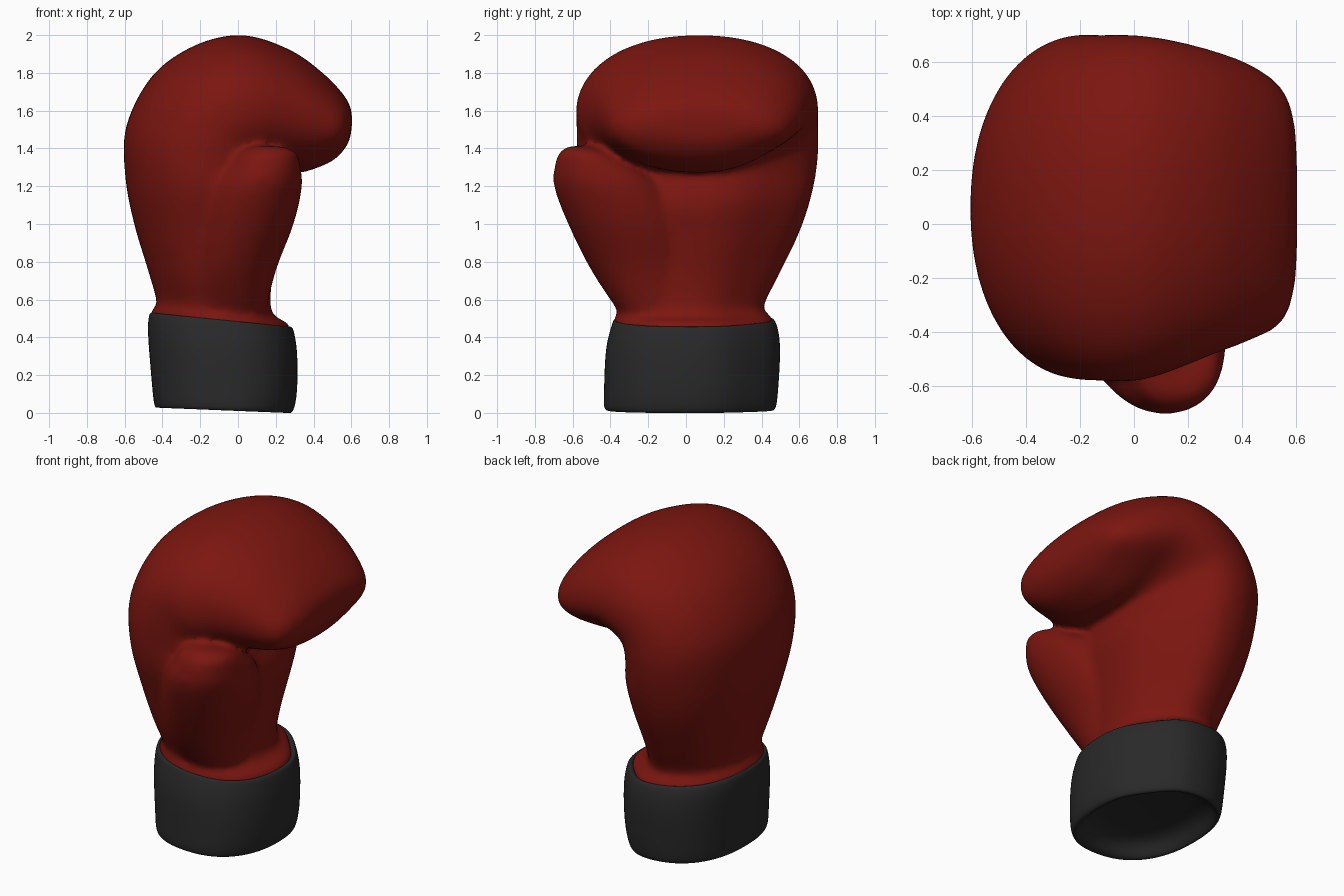
import bpy, bmesh, math


def material(name, color):
    m = bpy.data.materials.new(name)
    m.diffuse_color = color
    return m


def catmull(a, b, c, d, t):
    return [0.5 * (2*q + (r-p)*t + (2*p-5*q+4*r-s)*t*t + (3*q-p-3*r+s)*t**3)
            for p, q, r, s in zip(a, b, c, d)]


def refine(rows, steps):
    out = []
    for i in range(len(rows) - 1):
        a, d = rows[max(i-1, 0)], rows[min(i+2, len(rows)-1)]
        out += [catmull(a, rows[i], rows[i+1], d, k/steps) for k in range(steps)]
    return out + [list(rows[-1])]


def loft(name, rows, mat, power=2.5, n=40, steps=1, cut=0.0):
    """Rows: back x, back z, palm x, palm z, y min, y max.
    cut flattens the palm corner on the +y side."""
    bm = bmesh.new()
    rings = []
    for bx, bz, px, pz, y0, y1 in refine(rows, steps):
        ring = []
        for k in range(n):
            a = 2 * math.pi * k / n
            c, s = math.cos(a), math.sin(a)
            f = 1 - cut * math.sin(2*a) ** 2 if c > 0 and s > 0 else 1
            u = f * math.copysign(abs(c) ** (2/power), c)
            v = f * math.copysign(abs(s) ** (2/power), s)
            t = (u + 1) / 2
            ring.append(bm.verts.new((bx + (px-bx)*t, (y0+y1)/2 + (y1-y0)/2*v,
                                      bz + (pz-bz)*t)))
        rings.append(ring)
    for r, q in zip(rings, rings[1:]):
        for k in range(n):
            bm.faces.new((r[k], r[(k+1) % n], q[(k+1) % n], q[k]))
    bm.faces.new(rings[0][::-1])
    bm.faces.new(rings[-1])
    bmesh.ops.recalc_face_normals(bm, faces=bm.faces)
    me = bpy.data.meshes.new(name)
    bm.to_mesh(me)
    bm.free()
    me.materials.append(mat)
    me.polygons.foreach_set("use_smooth", [True] * len(me.polygons))
    ob = bpy.data.objects.new(name, me)
    bpy.context.collection.objects.link(ob)
    return ob


red = material("red_leather", (0.20, 0.008, 0.005, 1))
black = material("black_cuff", (0.022, 0.022, 0.022, 1))

# Padded hand: rises from the wrist, then curls over towards +x
glove = loft("padded_hand", [
    (-0.46, 0.46, 0.27, 0.39, -0.38, 0.46),
    (-0.465, 0.535, 0.27, 0.47, -0.38, 0.46),
    (-0.43, 0.58, 0.18, 0.53, -0.36, 0.41),
    (-0.475, 0.75, 0.18, 0.70, -0.43, 0.49),
    (-0.55, 1.00, 0.22, 0.93, -0.50, 0.605),
    (-0.597, 1.25, 0.25, 1.09, -0.56, 0.67),
    (-0.592, 1.52, 0.23, 1.20, -0.575, 0.70),
    (-0.45, 1.79, 0.21, 1.255, -0.58, 0.70),
    (-0.22, 1.95, 0.23, 1.275, -0.58, 0.70),
    (0.03, 2.00, 0.26, 1.275, -0.54, 0.68),
    (0.28, 1.92, 0.32, 1.27, -0.48, 0.64),
    (0.46, 1.79, 0.40, 1.29, -0.43, 0.59),
    (0.57, 1.67, 0.51, 1.34, -0.37, 0.51),
    (0.60, 1.60, 0.58, 1.42, -0.25, 0.39),
    (0.605, 1.54, 0.60, 1.49, -0.08, 0.20)], red, 2.15, 48, 4, 0.1)

# Thumb pad, merged into the hand by remeshing
thumb = loft("thumb", [
    (-0.26, 0.52, 0.14, 0.50, -0.34, 0.06),
    (-0.27, 0.75, 0.20, 0.75, -0.50, 0.06),
    (-0.22, 1.00, 0.295, 1.00, -0.625, 0.00),
    (-0.14, 1.20, 0.34, 1.20, -0.70, -0.12),
    (-0.05, 1.31, 0.33, 1.31, -0.695, -0.27),
    (0.01, 1.38, 0.31, 1.38, -0.67, -0.40),
    (0.10, 1.415, 0.24, 1.41, -0.62, -0.52)], red, 2.1, 32, 4)

bpy.ops.object.select_all(action='DESELECT')
thumb.select_set(True)
glove.select_set(True)
bpy.context.view_layer.objects.active = glove
bpy.ops.object.join()
rm = glove.modifiers.new("merge", 'REMESH')
rm.mode = 'VOXEL'
rm.voxel_size = 0.018
rm.use_smooth_shade = True
sm = glove.modifiers.new("soften", 'SMOOTH')
sm.factor = 0.5
sm.iterations = 16

# Wrist cuff with rounded rims and a shallow hollow underneath
cuff = loft("wrist_cuff", [
    (-0.25, 0.13, 0.09, 0.11, -0.21, 0.25),
    (-0.37, 0.11, 0.20, 0.08, -0.34, 0.38),
    (-0.41, 0.04, 0.25, 0.01, -0.38, 0.43),
    (-0.43, 0.025, 0.27, -0.003, -0.41, 0.455),
    (-0.445, 0.03, 0.295, 0.0, -0.44, 0.48),
    (-0.455, 0.13, 0.318, 0.10, -0.435, 0.49),
    (-0.475, 0.36, 0.318, 0.33, -0.43, 0.505),
    (-0.48, 0.47, 0.30, 0.42, -0.40, 0.49),
    (-0.47, 0.535, 0.29, 0.46, -0.385, 0.47),
    (-0.45, 0.53, 0.265, 0.455, -0.37, 0.45),
    (-0.42, 0.49, 0.23, 0.42, -0.33, 0.41)], black, 2.35, 40, 1, 0.1)
mod = cuff.modifiers.new("round", 'SUBSURF')
mod.levels = mod.render_levels = 2
